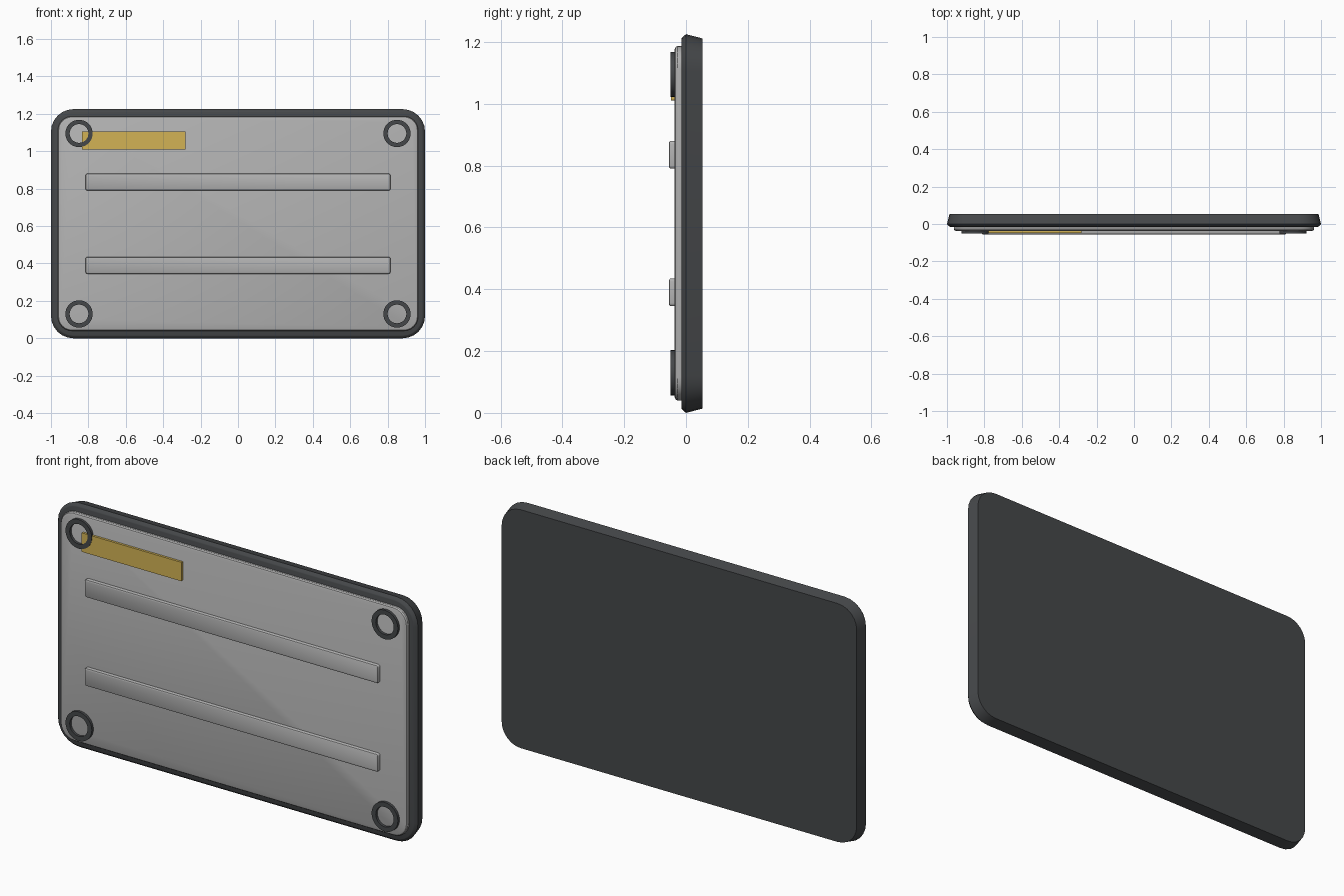
import bpy, bmesh, math

if "Cube" in bpy.data.objects:
    bpy.data.objects.remove(bpy.data.objects["Cube"])


def material(name, color):
    m = bpy.data.materials.new(name)
    m.diffuse_color = color
    m.use_nodes = True
    m.node_tree.nodes["Principled BSDF"].inputs["Base Color"].default_value = m.diffuse_color
    return m


DARK = material("dark", (0.06, 0.064, 0.068, 1))
LIGHT = material("light", (0.45, 0.45, 0.45, 1))
GOLD = material("gold", (0.65, 0.45, 0.09, 1))


def finish(bm, name, mat):
    bmesh.ops.recalc_face_normals(bm, faces=bm.faces)
    me = bpy.data.meshes.new(name)
    bm.to_mesh(me)
    bm.free()
    ob = bpy.data.objects.new(name, me)
    bpy.context.collection.objects.link(ob)
    me.materials.append(mat)
    bpy.ops.object.select_all(action='DESELECT')
    ob.select_set(True)
    bpy.context.view_layer.objects.active = ob
    bpy.ops.object.shade_smooth_by_angle(angle=math.radians(30))
    return ob


def bridge(bm, a, b):
    n = len(a)
    for i in range(n):
        j = (i + 1) % n
        bm.faces.new((a[i], a[j], b[j], b[i]))


def slab(name, x0, x1, z0, z1, radius, profile, mat, segs=6):
    """Rounded rectangle lofted along y through (y, inset) steps."""
    bm = bmesh.new()
    loops = []
    for y, inset in profile:
        r = max(radius - inset, 0.002)
        d = inset + r
        centres = ((x1 - d, z1 - d), (x0 + d, z1 - d), (x0 + d, z0 + d), (x1 - d, z0 + d))
        loop = []
        for k, (cx, cz) in enumerate(centres):
            for s in range(segs + 1):
                a = math.pi / 2 * (k + s / segs)
                loop.append(bm.verts.new((cx + r * math.cos(a), y, cz + r * math.sin(a))))
        loops.append(loop)
    for a, b in zip(loops, loops[1:]):
        bridge(bm, a, b)
    bm.faces.new(loops[0])
    bm.faces.new(loops[-1])
    return finish(bm, name, mat)


def ring(name, cx, cz, r_out, r_in, y0, y1, mat, n=32):
    bm = bmesh.new()
    loops = []
    for r, y in ((r_in, y0), (r_out, y0), (r_out, y1), (r_in, y1)):
        loops.append([bm.verts.new((cx + r * math.cos(math.tau * i / n), y,
                                    cz + r * math.sin(math.tau * i / n))) for i in range(n)])
    for k in range(4):
        bridge(bm, loops[k], loops[(k + 1) % 4])
    return finish(bm, name, mat)


# Tapered dark shell
slab("body_shell", -1, 1, 0, 1.225, 0.12,
     [(-0.015, 0.016), (-0.013, 0.011), (0.0, 0.0), (0.054, 0.014)], DARK)

# Raised front panel with softened edge
slab("front_panel", -0.963, 0.963, 0.04, 1.187, 0.075,
     [(-0.012, 0.002), (-0.018, 0.0), (-0.028, 0.0), (-0.034, 0.004), (-0.037, 0.012)], LIGHT)

# Two horizontal ribs
for name, z in (("lower_rib", 0.39), ("upper_rib", 0.835)):
    slab(name, -0.815, 0.815, z - 0.045, z + 0.045, 0.01,
         [(-0.034, 0.0), (-0.049, 0.0), (-0.053, 0.002), (-0.055, 0.006)], LIGHT, 3)

# Corner foot rings
for sx, side in ((-1, "left"), (1, "right")):
    for z, level in ((0.13, "lower"), (1.095, "upper")):
        ring(f"{level}_{side}_foot_ring", sx * 0.85, z, 0.073, 0.05, -0.05, -0.034, DARK)

# Gold label strip
slab("label_strip", -0.835, -0.28, 1.01, 1.105, 0.002,
     [(-0.034, 0.0), (-0.0485, 0.0)], GOLD, 1)
